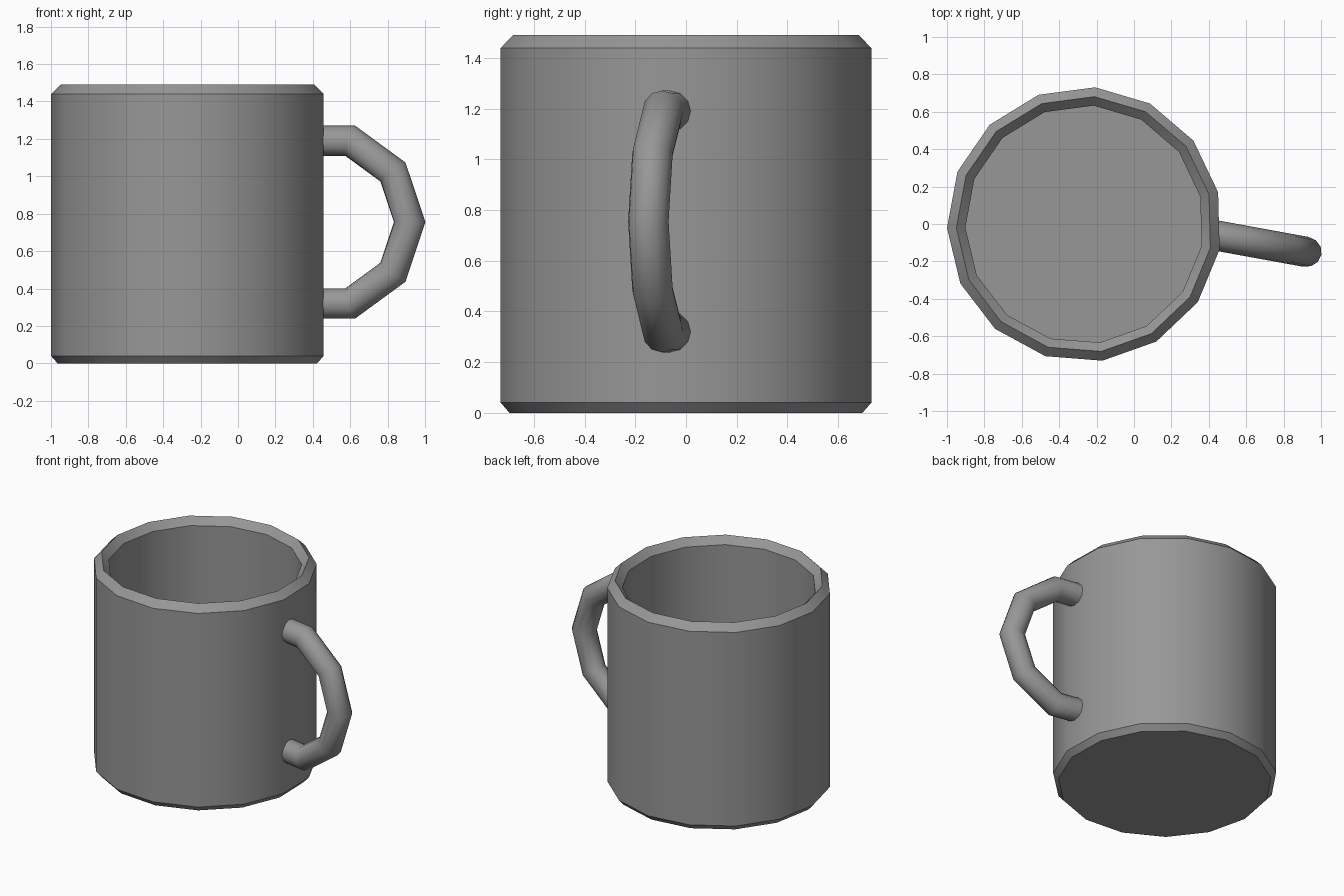
import bpy
import bmesh
from math import cos, sin, pi, radians
from mathutils import Vector

cube = bpy.data.objects.get("Cube")
if cube:
    bpy.data.objects.remove(cube, do_unlink=True)

grey = bpy.data.materials.new("grey glaze")
grey.use_nodes = True
colour = (0.31, 0.31, 0.31, 1)
grey.diffuse_color = colour
grey.node_tree.nodes["Principled BSDF"].inputs["Base Color"].default_value = colour


def skin_rings(name, rings, smooth_angle):
    """Join successive rings of points into a closed, capped skin."""
    bm = bmesh.new()
    loops = [[bm.verts.new(p) for p in ring] for ring in rings]
    n = len(loops[0])
    for a, b in zip(loops, loops[1:]):
        for i in range(n):
            j = (i + 1) % n
            bm.faces.new((a[i], a[j], b[j], b[i]))
    bm.faces.new(loops[0][::-1])
    bm.faces.new(loops[-1])
    bmesh.ops.recalc_face_normals(bm, faces=bm.faces)
    mesh = bpy.data.meshes.new(name)
    bm.to_mesh(mesh)
    bm.free()
    mesh.materials.append(grey)
    obj = bpy.data.objects.new(name, mesh)
    bpy.context.collection.objects.link(obj)
    bpy.ops.object.select_all(action="DESELECT")
    obj.select_set(True)
    bpy.context.view_layer.objects.active = obj
    bpy.ops.object.shade_smooth_by_angle(angle=radians(smooth_angle))
    return obj


# Mug body: fifteen-sided lathe with chamfered foot and rim, hollow inside
SIDES = 15
centre = Vector((-0.265, -0.002, 0))
profile = [(0.70, 0), (0.735, 0.04), (0.735, 1.44), (0.685, 1.49),
           (0.637, 1.44), (0.637, 0.10)]


def body_ring(radius, z):
    angles = [radians(1.5) + pi + 2 * pi * i / SIDES for i in range(SIDES)]
    return [centre + Vector((radius * cos(a), radius * sin(a), z)) for a in angles]


skin_rings("mug_body", [body_ring(r, z) for r, z in profile], 30)

# Handle: round tube along a mirrored bent path in a slightly turned plane
MID = 0.755
along = Vector((cos(radians(-10.3)), sin(radians(-10.3)), 0))
side = Vector((-along.y, along.x, 0))
up = Vector((0, 0, 1))
origin = Vector((0.42, -0.058, MID))
upper = [(0, 0.435), (0.183, 0.435), (0.415, 0.268)]
path = upper + [(0.506, 0)] + [(u, -h) for u, h in reversed(upper)]
points = [origin + along * u + up * h for u, h in path]

rings = []
for i, p in enumerate(points):
    before = (p - points[i - 1]).normalized() if i else along
    after = (points[i + 1] - p).normalized() if i < len(points) - 1 else -along
    tangent = (before + after).normalized()
    outward = side.cross(tangent)
    stretch = 0.081 / before.dot(tangent)      # mitre at the bends
    rings.append([p + outward * stretch * cos(a) + side * 0.081 * sin(a)
                  for a in (2 * pi * k / 12 for k in range(12))])
skin_rings("handle", rings, 42)
